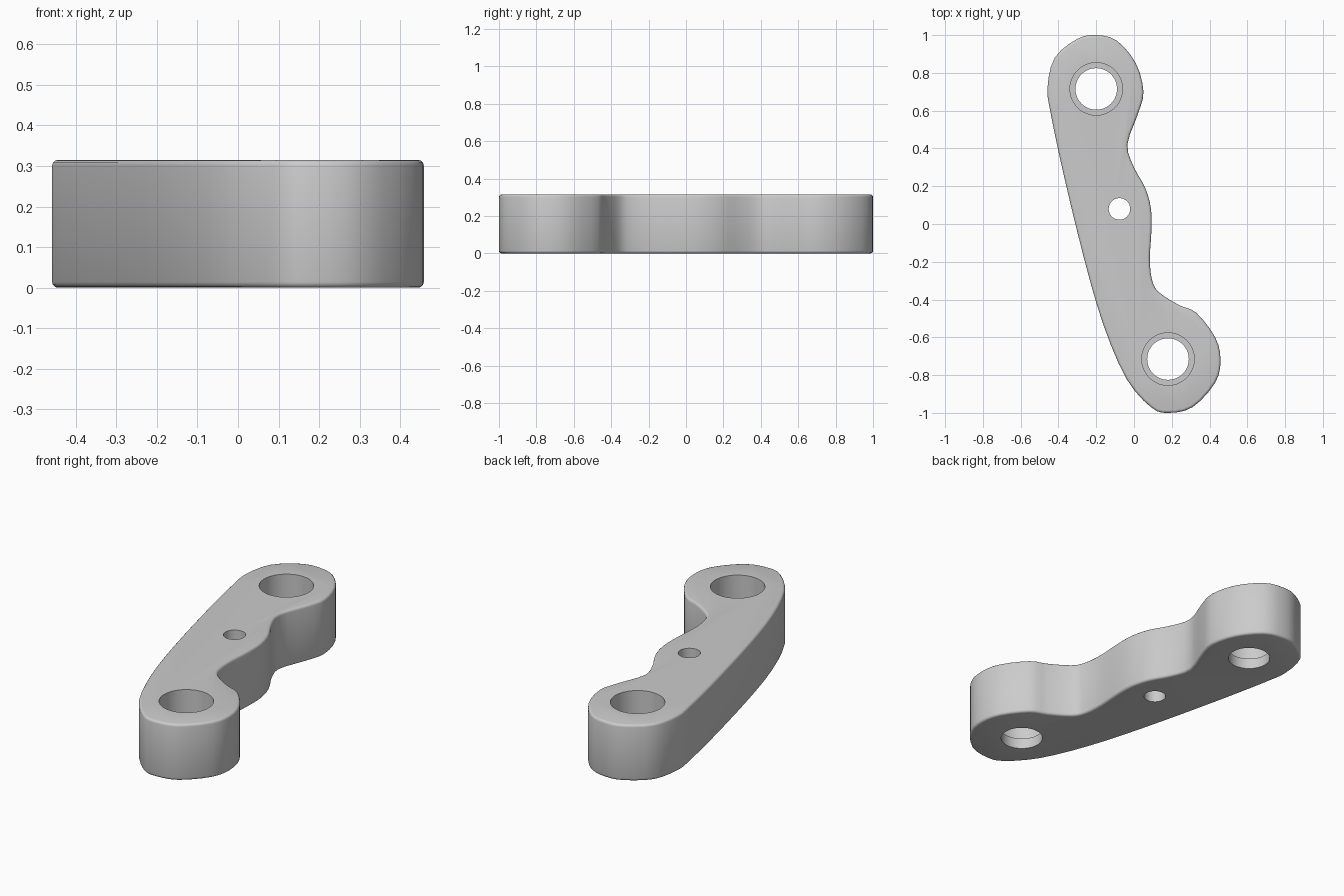
import bpy, bmesh, math
from mathutils import Vector

if "Cube" in bpy.data.objects:
    bpy.data.objects.remove(bpy.data.objects["Cube"])

HEIGHT = 0.315
LEDGE = 0.06

steel = bpy.data.materials.new("steel_grey")
steel.use_nodes = True
colour = (0.6, 0.6, 0.6, 1)
steel.diffuse_color = colour
steel.node_tree.nodes["Principled BSDF"].inputs["Base Color"].default_value = colour

# Clockwise control points of the plate outline, starting at the rear tip
outline = [(-.2, 1), (-.09, .97), (.01, .85), (.05, .7), (.02, .58), (-.035, .42),
           (0, .3), (.06, .19), (.09, .08), (.092, -.04), (.084, -.18), (.094, -.29),
           (.13, -.36), (.24, -.43), (.33, -.47), (.43, -.6), (.458, -.72), (.43, -.84),
           (.31, -.97), (.18, -1), (.09, -.97), (-.04, -.82), (-.16, -.54), (-.26, -.2),
           (-.37, .25), (-.44, .58), (-.458, .72), (-.42, .88), (-.3, .98)]


def smooth_loop(points, steps):
    """Closed Catmull-Rom curve through the points."""
    pts = [Vector(p) for p in points]
    n = len(pts)
    result = []
    for i in range(n):
        a, b, c, d = (pts[(i + k) % n] for k in (-1, 0, 1, 2))
        for s in range(steps):
            t = s / steps
            result.append(0.5 * (2 * b + (c - a) * t + (2 * a - 5 * b + 4 * c - d) * t * t
                                 + (3 * b - a - 3 * c + d) * t ** 3))
    return result


# Link plate: extruded outline with rounded rims
bm = bmesh.new()
base = bm.faces.new([bm.verts.new((p.x, p.y, 0)) for p in smooth_loop(outline, 3)])
extruded = bmesh.ops.extrude_face_region(bm, geom=[base])
bmesh.ops.translate(bm, vec=(0, 0, HEIGHT),
                    verts=[g for g in extruded["geom"] if isinstance(g, bmesh.types.BMVert)])
bmesh.ops.recalc_face_normals(bm, faces=bm.faces)
rims = [e for e in bm.edges if abs(e.verts[0].co.z - e.verts[1].co.z) < HEIGHT / 2]
bmesh.ops.bevel(bm, geom=rims, offset=0.014, offset_type='OFFSET', segments=3,
                profile=0.5, affect='EDGES', clamp_overlap=True)
mesh = bpy.data.meshes.new("link_plate")
bm.to_mesh(mesh)
bm.free()
plate = bpy.data.objects.new("link_plate", mesh)
bpy.context.collection.objects.link(plate)
mesh.materials.append(steel)


def drill(name, x, y, radius, bottom):
    """Cut a round hole from the top down to the given height."""
    top = HEIGHT + 0.1
    bpy.ops.mesh.primitive_cylinder_add(vertices=48, radius=radius, depth=top - bottom,
                                        location=(x, y, (top + bottom) / 2))
    cutter = bpy.context.object
    cutter.name = name
    cutter.hide_render = True
    cutter.data.materials.append(steel)
    cut = plate.modifiers.new(name, 'BOOLEAN')
    cut.operation = 'DIFFERENCE'
    cut.solver = 'EXACT'
    cut.object = cutter
    bpy.context.view_layer.objects.active = plate
    bpy.ops.object.modifier_apply(modifier=name)
    bpy.data.objects.remove(cutter)


# Counterbored end holes and the small plain centre hole
for end, x, y in (("rear", -0.2, 0.715), ("front", 0.18, -0.715)):
    drill(end + "_bore", x, y, 0.11, -0.1)
    drill(end + "_counterbore", x, y, 0.139, LEDGE)
drill("centre_hole", -0.077, 0.08, 0.057, -0.1)

bpy.ops.object.select_all(action='DESELECT')
plate.select_set(True)
bpy.context.view_layer.objects.active = plate
bpy.ops.object.shade_smooth_by_angle(angle=math.radians(35))
